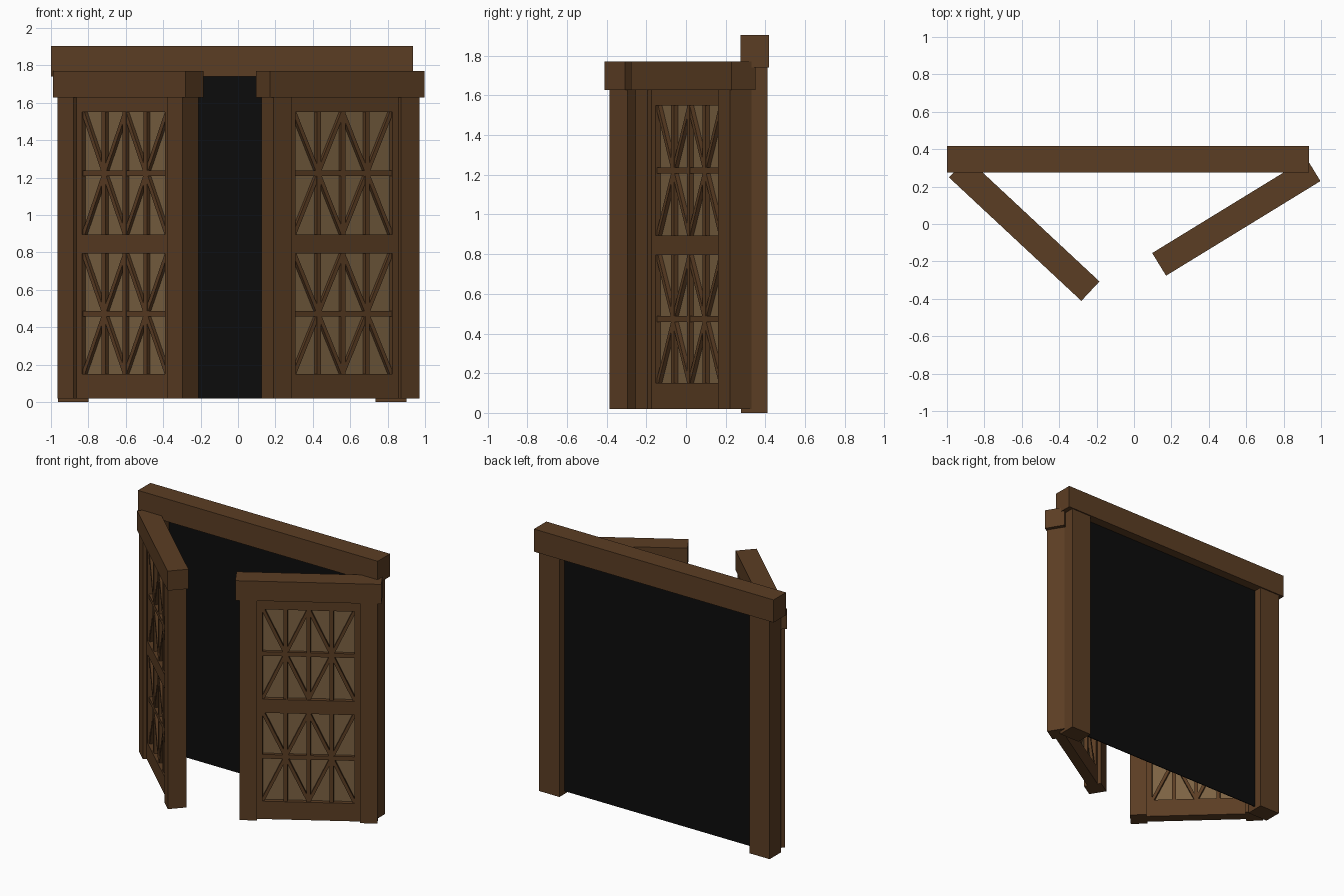
import bpy, bmesh, math
from mathutils import Matrix, Vector

if "Cube" in bpy.data.objects:
    bpy.data.objects.remove(bpy.data.objects["Cube"])


def material(name, rgb):
    m = bpy.data.materials.new(name)
    m.diffuse_color = (*rgb, 1)
    m.use_nodes = True
    m.node_tree.nodes["Principled BSDF"].inputs["Base Color"].default_value = m.diffuse_color
    return m


WOOD = material("brown wood", (0.105, 0.047, 0.017))
PAPER = material("tan paper", (0.2, 0.122, 0.055))
DARK = material("black void", (0.0035, 0.0035, 0.0035))


def boxes(name, parts, mat, matrix=Matrix()):
    """One object from boxes given as (x0, x1, y0, y1, z0, z1, tilt in xz)."""
    bm = bmesh.new()
    for x0, x1, y0, y1, z0, z1, *tilt in parts:
        c = Vector(((x0 + x1) / 2, (y0 + y1) / 2, (z0 + z1) / 2))
        m = (Matrix.Translation(c) @ Matrix.Rotation(tilt[0] if tilt else 0, 4, 'Y')
             @ Matrix.Diagonal((x1 - x0, y1 - y0, z1 - z0, 1)))
        bmesh.ops.create_cube(bm, size=1, matrix=m)
    bm.transform(matrix)
    me = bpy.data.meshes.new(name)
    bm.to_mesh(me)
    bm.free()
    me.materials.append(mat)
    ob = bpy.data.objects.new(name, me)
    bpy.context.collection.objects.link(ob)
    return ob


# Door frame
boxes("top_beam", [(-1, 0.935, 0.275, 0.418, 1.74, 1.905)], WOOD)
boxes("left_post", [(-0.962, -0.798, 0.278, 0.41, 0, 1.74)], WOOD)
boxes("right_post", [(0.735, 0.9, 0.278, 0.41, 0, 1.74)], WOOD)
boxes("dark_opening", [(-0.8, 0.737, 0.345, 0.351, 0.02, 1.74)], DARK)

W, U = 0.457, 0.305           # half widths of the door and its lattice
SECTIONS = ((0.15, 0.795), (0.895, 1.55))


def door(side, x, y, angle):
    M = Matrix.Translation((x, y, 0)) @ Matrix.Rotation(math.radians(angle), 4, 'Z')
    # Header and stiles
    boxes(side + "_door_header", [(-0.484, 0.484, -0.071, 0.071, 1.627, 1.77)], WOOD, M)
    s = W - 0.115
    boxes(side + "_door_stiles", [(-W, -s, -0.0625, 0.0625, 0.02, 1.63),
                                  (s, W, -0.0625, 0.0625, 0.02, 1.63)], WOOD, M)
    # Rails and edge strips around the lattice
    d = 0.037
    rails = [(-s, s, -d, d, a, b) for a, b in ((0.02, 0.15), (0.795, 0.895), (1.55, 1.63))]
    for a, b in SECTIONS:
        rails += [(-s, -U, -d, d, a, b), (U, s, -d, d, a, b)]
    boxes(side + "_door_rails", rails, WOOD, M)
    # Lattice bars: verticals, middle bar and two crosses per section
    bars, w, t = [], 0.013, 0.03
    for a, b in SECTIONS:
        mid, h = (a + b) / 2, b - a
        bars += [(u - w, u + w, -t, t, a, b) for u in (-U / 2, 0, U / 2)]
        bars.append((-U, U, -t + 0.001, t - 0.001, mid - 0.015, mid + 0.015))
        tilt, half = math.atan2(U, h), math.hypot(U, h) / 2
        for u in (-U / 2, U / 2):
            for sign in (-1, 1):
                e = 0.002 + 0.001 * sign
                bars.append((u - 0.011, u + 0.011, -t + e, t - e,
                             mid - half, mid + half, sign * tilt))
    boxes(side + "_door_lattice", bars, WOOD, M)
    # Paper backing
    boxes(side + "_door_paper", [(-U, U, -0.006, 0.006, a, b) for a, b in SECTIONS], PAPER, M)


door("right", 0.547, 0.037, 31.5)
door("left", -0.587, -0.029, -43)
